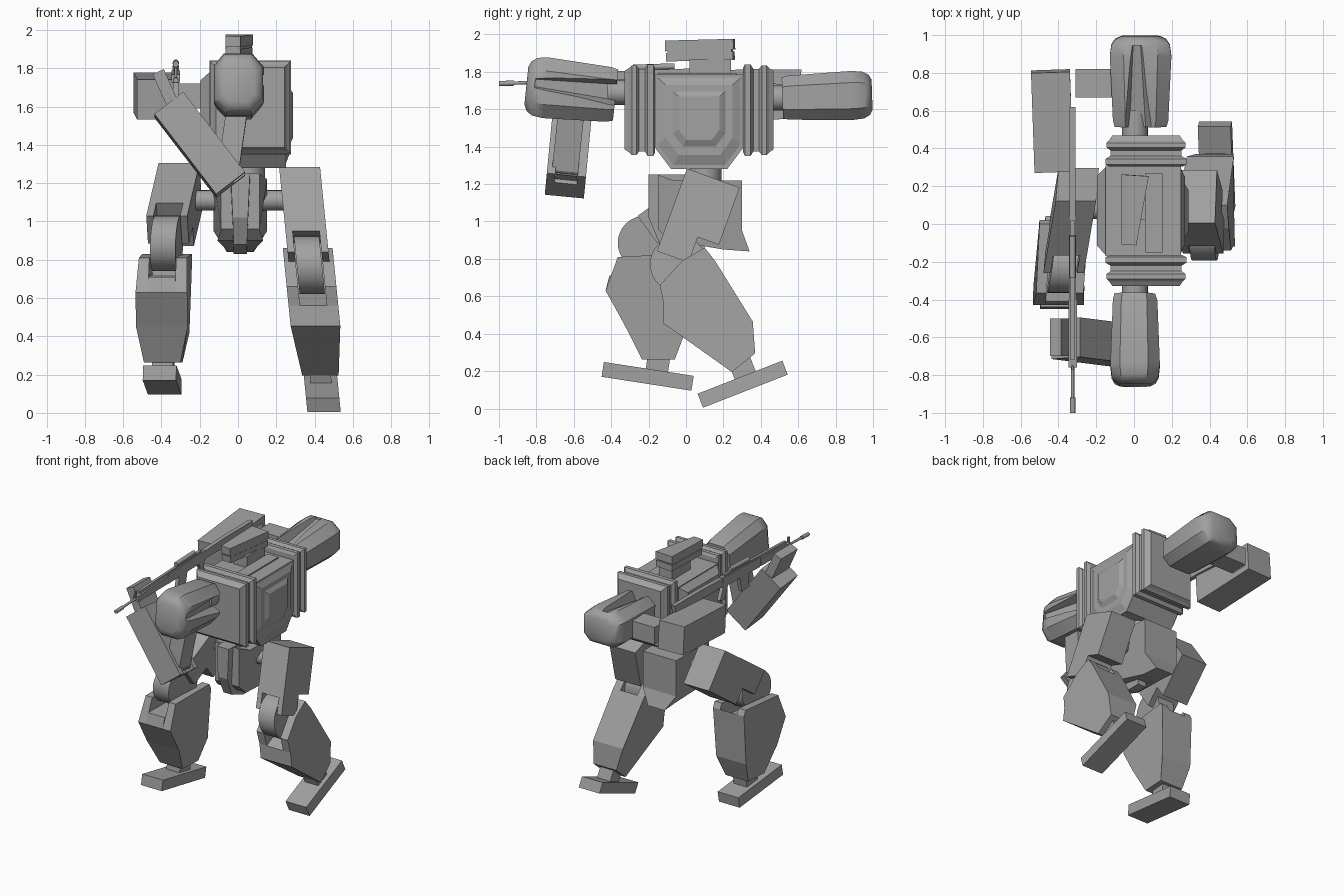
import bpy, bmesh, math
from mathutils import Matrix, Vector

if "Cube" in bpy.data.objects:
    bpy.data.objects.remove(bpy.data.objects["Cube"])

grey = bpy.data.materials.new("armour grey")
grey.diffuse_color = (0.36, 0.36, 0.36, 1)
grey.use_nodes = True
grey.node_tree.nodes["Principled BSDF"].inputs["Base Color"].default_value = grey.diffuse_color
I = Matrix.Identity(4)


def finish(name, bm, m=I, smooth=False):
    bmesh.ops.transform(bm, matrix=m, verts=bm.verts)
    bmesh.ops.recalc_face_normals(bm, faces=bm.faces)
    me = bpy.data.meshes.new(name)
    bm.to_mesh(me)
    bm.free()
    ob = bpy.data.objects.new(name, me)
    bpy.context.collection.objects.link(ob)
    me.materials.append(grey)
    if smooth:
        bpy.context.view_layer.objects.active = ob
        ob.select_set(True)
        bpy.ops.object.shade_smooth_by_angle(angle=math.radians(35))
        ob.select_set(False)
    return ob


def loft(name, rings, m=I, **kw):
    """Skin through rings of equal length, with capped ends."""
    bm = bmesh.new()
    vs = [[bm.verts.new(p) for p in r] for r in rings]
    n = len(vs[0])
    for a, b in zip(vs, vs[1:]):
        for i in range(n):
            j = (i + 1) % n
            bm.faces.new((a[i], a[j], b[j], b[i]))
    bm.faces.new(vs[0])
    bm.faces.new(vs[-1])
    return finish(name, bm, m, **kw)


def side(name, pts, w, m=I, **kw):
    """Side profile (y, z[, half width]) extruded both ways along x."""
    h = [p[2] if len(p) > 2 else w for p in pts]
    return loft(name, [[(s * k, p[0], p[1]) for p, k in zip(pts, h)] for s in (-1, 1)], m, **kw)


def box(name, lo, hi, m=I, **kw):
    (a, b, c), (d, e, f) = lo, hi
    return side(name, [(b, c), (e, c), (e, f), (b, f)], (d - a) / 2,
                m @ Matrix.Translation(((a + d) / 2, 0, 0)), **kw)


def rod(name, p, q, r, m=I, n=24):
    p, q = Vector(p), Vector(q)
    bm = bmesh.new()
    bmesh.ops.create_cone(bm, cap_ends=True, segments=n, radius1=r, radius2=r, depth=(q - p).length)
    t = Matrix.Translation((p + q) / 2) @ (q - p).to_track_quat("Z", "Y").to_matrix().to_4x4()
    return finish(name, bm, m @ t, smooth=True)


def cut(ob, cutter):
    cutter.hide_render = True
    cutter.hide_viewport = True
    md = ob.modifiers.new("cut", "BOOLEAN")
    md.operation, md.object, md.solver = "DIFFERENCE", cutter, "EXACT"


def at(x, y, z, deg=0, axis="X"):
    return Matrix.Translation((x, y, z)) @ Matrix.Rotation(math.radians(deg), 4, axis)


def shear(c, a, b):
    return Matrix(((1, b, a, c), (0, 1, 0, 0), (0, 0, 1, 0), (0, 0, 0, 1)))


# Legs: splay is a shear of the leg's side plane; the shin is a core with two knee cheeks
def leg(tag, splay, low, thigh_a, knee, r, cheek, core, foot_p, foot_a, ankle):
    s, lo = shear(*splay), shear(*low)
    tm = s @ at(0, 0.1, 1.105, thigh_a)
    thigh = side(tag + "_thigh", [(-.15, .135), (.15, .135), (.15, -.19), (.03, -.19), (.03, -.335), (-.15, -.335)], .107, tm)
    cut(thigh, box(tag + "_thigh_slot_cutter", (-.07, -.3, -.5), (.07, .029, -.22), tm))
    rod(tag + "_knee_wheel", (-.066, *knee), (.066, *knee), r, s, 32)
    for sx, nm in ((-1, "inner"), (1, "outer")):
        loft("%s_shin_%s" % (tag, nm), [[(sx * .07, y, z) for y, z, w in cheek],
                                        [(sx * w, y, z) for y, z, w in cheek]], lo)
    side(tag + "_shin_core", core, .07, lo)
    box(tag + "_ankle", (-.055, -.06, -.08), (.055, .06, .08), lo @ at(0, *ankle, foot_a))
    box(tag + "_foot", (-.087, -.243, -.04), (.087, .243, .04), lo @ at(0, *foot_p, foot_a))


l_shin = [(-.12, .455, .13), (.245, .195, .095), (.37, .295, .095), (.357, .465, .125), (.155, .79, .13)]
leg("left", (.45, -.1, 0), (.45, -.1, 0), -20, (-.04, .772), .152,
    l_shin + [(.1, .86, .13), (-.02, .79, .13), (-.14, .66, .13), (-.12, .56, .13)],
    [p[:2] for p in l_shin] + [(.02, .62), (-.12, .56)], (.303, .13), 21.3, (.3, .22))
r_shin = [(-.43, .63, .135), (-.33, .45, .135), (-.235, .262, .095), (-.06, .262, .095), (.0, .42, .125), (.02, .79, .13)]
leg("right", (-.377, .04, .14), (-.387, .02, .06), -54, (-.22, .885), .145,
    r_shin + [(.0, .83, .13), (-.365, .81, .125)],
    [p[:2] for p in r_shin] + [(-.08, .72), (-.41, .71)], (-.205, .172), -8.8, (-.15, .24))

# Hips and waist
rod("hip_axle", (-.25, .08, 1.11), (.28, .08, 1.11), .053)
side("pelvis", [(-.15, 1.25, .1), (-.15, .96, .1), (-.09, .9, .12), (.2, .85, .07), (.34, .84, .07), (.3, .95), (.3, 1.22), (-.07, 1.22)],
     .14, at(.012, 0, 0))
side("pelvis_keel", [(-.2, 1.25, .05), (-.2, 1.02, .04), (-.14, .88, .035), (0, .83, .035), (.1, .83, .035), (.1, 1.25, .06)],
     .05, at(.012, 0, 0))
rod("waist", (.05, .1, 1.18), (.05, .1, 1.32), .09)

# Torso core with raised side panels
core = [(-.17, 1.785), (-.17, 1.4), (-.08, 1.28), (.22, 1.28), (.31, 1.4), (.31, 1.785)]
side("torso", core, .2, at(.05, 0, 0))


def ring(x, k):
    return [(x, .07 + (y - .07) * k, 1.57 + (z - 1.57) * k) for y, z in core]


loft("chest_panel", [ring(-.145, .99), ring(-.195, .78)])
loft("back_panel_frame", [ring(.245, .97), ring(.27, .74)])
loft("back_panel", [ring(.265, .62), ring(.288, .46)])
box("torso_top_plate", (.06, -.15, 1.78), (.15, .27, 1.795))


# Flanged plates on the torso ends, each ring a rectangle inset by k
def rect(y, k):
    x0, x1, z0, z1 = -.15 + k, .277 - k, 1.35 + k, 1.84 - k
    return [(x0, y, z0), (x1, y, z0), (x1, y, z1), (x0, y, z1)]


for name, y0, d in (("right_flange", -.165, -1), ("left_flange", .305, 1)):
    loft(name, [rect(y0 + d * t, k) for t, k in
                ((0, .02), (.01, 0), (.04, 0), (.055, .025), (.085, .025), (.1, .005),
                 (.125, .005), (.14, .02), (.163, .035))])


# Shoulders: rounded pods with a wedge groove, built pointing along -y
def shoulder(name, m):
    pod = loft(name, [[(x * k, y, z * k) for x, z in
                       ((-.13, -.1), (-.07, -.163), (.07, -.163), (.132, -.09),
                        (.132, .09), (.07, .163), (-.08, .163), (-.13, .1))]
                      for y, k in ((.235, .84), (.2, .9), (-.14, 1), (-.2, .95), (-.23, .82), (-.245, .62))],
               m, smooth=True)
    cut(pod, loft(name + "_groove_cutter", [[(.2, .3, -.11), (.2, .3, .12), (.03, .3, .06), (.04, .3, -.03)],
                                            [(.2, -.2, -.03), (.2, -.2, .06), (.11, -.2, .04), (.11, -.2, 0)]], m))


shoulder("right_shoulder", at(.005, -.61, 1.7, -6))
shoulder("left_shoulder", at(.035, .75, 1.668, 2) @ Matrix.Rotation(math.radians(-90), 4, "Y") @ Matrix.Scale(-1, 4, (0, 1, 0)))
rod("right_shoulder_axle", (.005, -.42, 1.69), (.005, -.25, 1.69), .068)
rod("left_shoulder_axle", (.005, .4, 1.66), (.005, .6, 1.66), .068)

# Right arm, bent up to hold the rifle grip
side("right_upper_arm", [(-.07, -.37), (.07, -.37), (.07, .05), (-.07, .05)], .055, at(0, -.61, 1.62, -6) @ at(0, 0, 0, 8, "Y"))
fm = at(-.2, -.625, 1.4, -5.5) @ at(0, 0, 0, -37.5, "Y")
arm = box("right_forearm", (-.095, -.105, -.265), (.095, .105, .265), fm)
cut(arm, box("right_elbow_slot_cutter", (.02, -.06, -.3), (.2, .06, -.1), fm))
box("right_elbow", (-.04, -.058, -.24), (.08, .058, -.12), fm)
box("right_hand", (-.032, -.1, -.09), (.032, .1, .09), at(-.38, -.6, 1.7, -24, "Y"))

# Left arm, folded forward beside the rifle
box("left_upper_arm", (-.31, .67, 1.59), (-.08, .82, 1.72))
lm = at(-.433, .545, 1.655, 4) @ at(0, 0, 0, 2, "Z")
arm = box("left_forearm", (-.103, -.265, -.105), (.103, .265, .105), lm)
cut(arm, box("left_elbow_slot_cutter", (.03, .1, -.06), (.2, .23, .06), lm))

# Head: stacked tapered slabs on a neck
hm = at(0, .08, 1.86, 1.5)
for i, (z0, z1, k) in enumerate(((0, .045, .98), (.045, .055, .94), (.055, .112, 1))):
    loft("head_slab_%d" % i, [[(x * k, y * k, z) for x, y in ((-.066, -.185), (.012, -.19), (.078, .175), (-.066, .185))]
                              for z in (z0, z1)], hm)
box("neck", (-.05, .02, 1.77), (.06, .24, 1.87))

# Rifle along y, tip at -y
gm = at(-.325, -.2, 1.765, 2)
rod("rifle_barrel", (0, -.79, 0), (0, -.4, 0), .009, gm, 12)
rod("rifle_muzzle", (0, -.8, 0), (0, -.72, 0), .014, gm, 12)
side("rifle_handguard", [(-.56, -.02), (-.2, -.03), (-.2, .03), (-.56, .022)], .022, gm)
side("rifle_receiver", [(-.2, -.035), (.25, -.04), (.25, .035), (-.2, .035)], .018, gm)
side("rifle_stock", [(.25, -.03), (.5, -.04), (.8, -.065), (.82, .02), (.5, .03), (.25, .03)], .016, gm)
side("rifle_magazine", [(-.06, -.03), (.04, -.03), (.01, -.15), (-.08, -.14)], .014, gm)
side("rifle_grip", [(.17, -.03), (.23, -.03), (.27, -.13), (.22, -.14)], .013, gm)
box("rifle_top_rail", (-.01, -.52, .02), (.01, .22, .045), gm)
rod("rifle_scope", (0, -.08, .06), (0, .14, .06), .016, gm, 12)
box("rifle_front_sight", (-.006, -.57, 0), (.006, -.55, .06), gm)
